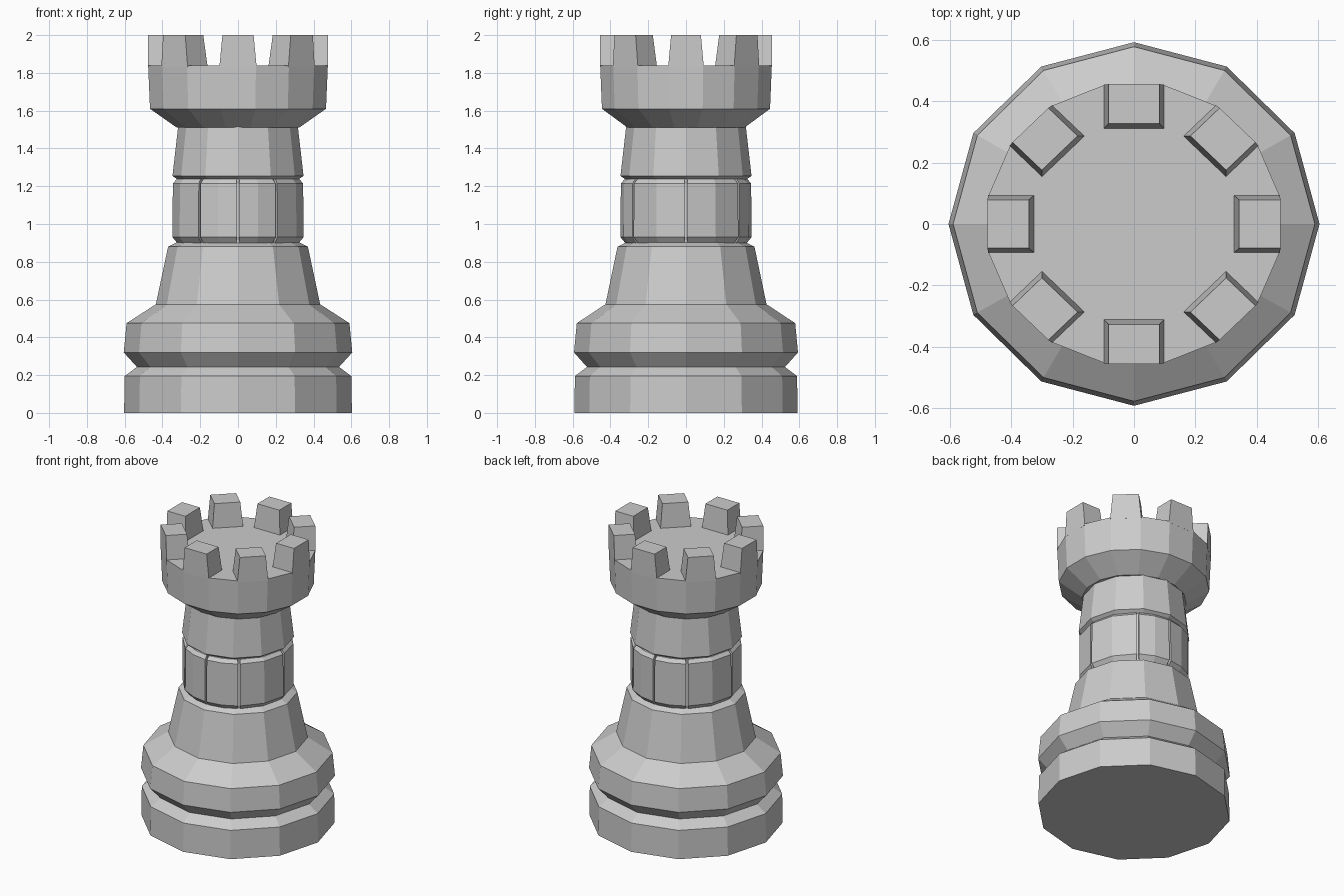
import bpy, bmesh
from math import sin, cos, pi, radians

if "Cube" in bpy.data.objects:
    bpy.data.objects.remove(bpy.data.objects["Cube"])


def make_object(name, bm):
    bmesh.ops.recalc_face_normals(bm, faces=bm.faces)
    mesh = bpy.data.meshes.new(name)
    bm.to_mesh(mesh)
    bm.free()
    obj = bpy.data.objects.new(name, mesh)
    bpy.context.collection.objects.link(obj)
    return obj


def loft(bm, rings):
    """Skin a stack of closed point rings and cap both ends."""
    rows = [[bm.verts.new(p) for p in ring] for ring in rings]
    n = len(rows[0])
    for a, b in zip(rows, rows[1:]):
        for i in range(n):
            j = (i + 1) % n
            bm.faces.new((a[i], a[j], b[j], b[i]))
    bm.faces.new(rows[0][::-1])
    bm.faces.new(rows[-1])


def lathe(name, profile, angles, y_scale=1.0):
    bm = bmesh.new()
    loft(bm, [[(r * cos(a), r * sin(a) * y_scale, z) for a in angles]
              for r, z in profile])
    return make_object(name, bm)


twelve = [i * pi / 6 for i in range(12)]
sixteen = [(i + 0.5) * pi / 8 for i in range(16)]

# Base foot, groove, bulge and sloped shaft
lathe("base_and_shaft",
      [(0.603, 0), (0.6, 0.195), (0.535, 0.243), (0.605, 0.32), (0.59, 0.475),
       (0.435, 0.575), (0.37, 0.88), (0.325, 0.902)], twelve, 0.98)

# Core behind the block seams
lathe("shaft_core", [(0.322, 0.88), (0.322, 1.26)], twelve)

# Ring of eight chamfered stone blocks: narrow at front/back, wide at the sides
bm = bmesh.new()
seams = [0, 54, 90, 126, 180, 234, 270, 306, 360]
for start, end in zip(seams, seams[1:]):
    def block_ring(r, z, inset):
        a, b = start + inset, end - inset
        outer = [a, (start + end) / 2, b]
        pts = [(r * cos(radians(t)), r * sin(radians(t)), z) for t in outer]
        return pts + [(0.26 * cos(radians(t)), 0.26 * sin(radians(t)), z)
                      for t in outer[::-1]]
    loft(bm, [block_ring(0.322, 0.9, 1.5), block_ring(0.347, 0.93, 1),
              block_ring(0.345, 1.215, 1), block_ring(0.325, 1.237, 1.5)])
make_object("block_ring", bm)

# Tapered neck above the blocks
lathe("neck", [(0.322, 1.237), (0.347, 1.255), (0.317, 1.515)], twelve)

# Flared head
head_r = 0.485
lathe("head", [(0.33, 1.51), (0.475, 1.61), (head_r, 1.84)], sixteen, 0.955)

# Eight merlons, on every second side of the head
bm = bmesh.new()
apothem, half = head_r * cos(pi / 16), head_r * sin(pi / 16)
for i in range(8):
    a = i * pi / 4

    def merlon_ring(z, inner, outer, w):
        local = [(inner, -w), (outer, -w), (outer, w), (inner, w)]
        return [(u * cos(a) - v * sin(a), (u * sin(a) + v * cos(a)) * 0.955, z)
                for u, v in local]
    loft(bm, [merlon_ring(1.83, apothem - 0.15, apothem, half + 0.004),
              merlon_ring(2.0, apothem - 0.133, apothem + 0.002, half - 0.012)])
make_object("merlons", bm)
